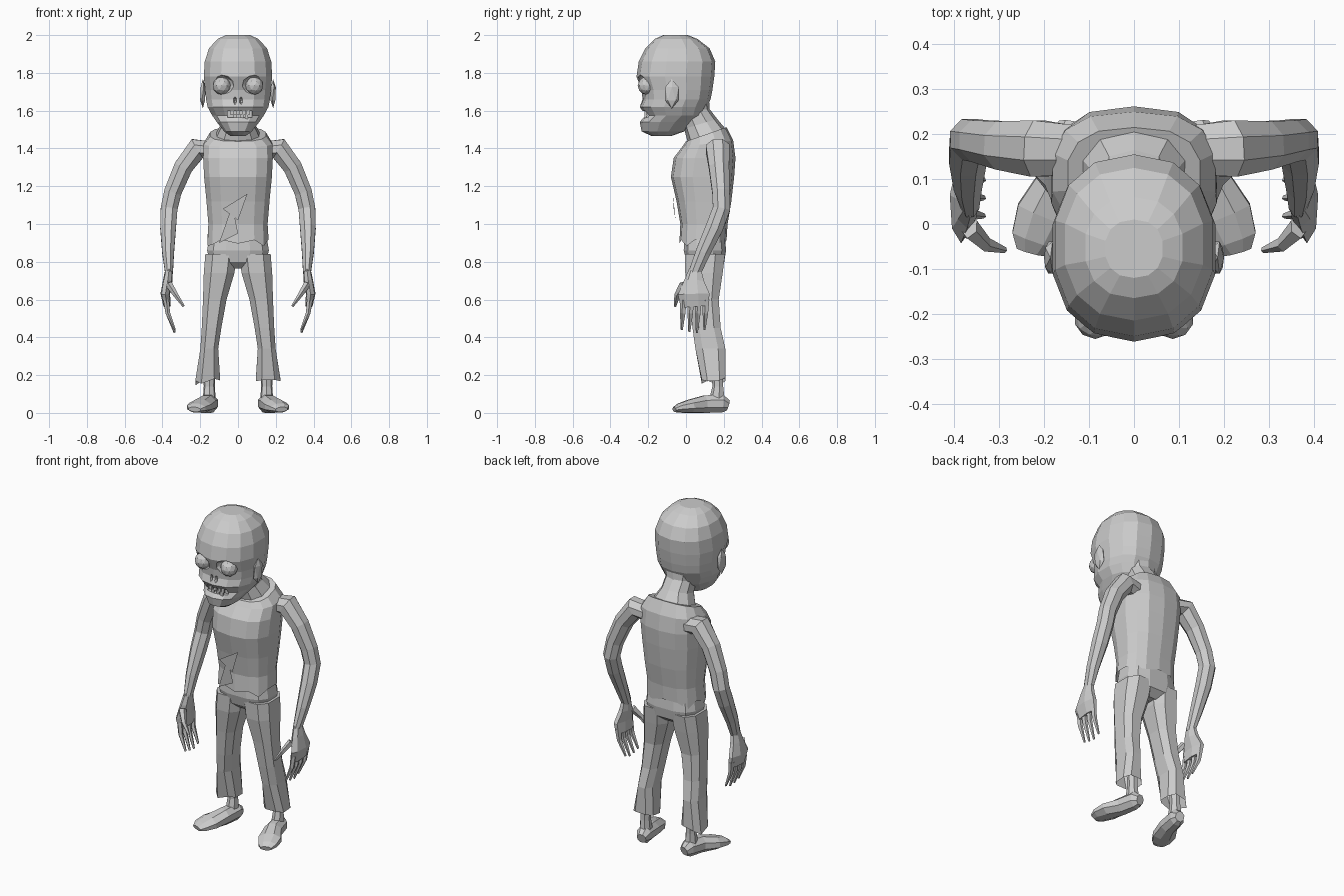
import bpy, bmesh, math, random
from mathutils import Vector

random.seed(4)
grey = bpy.data.materials.new("plain grey")
grey.diffuse_color = (0.6, 0.6, 0.6, 1)


def finish(name, bm):
    bmesh.ops.recalc_face_normals(bm, faces=bm.faces[:])
    me = bpy.data.meshes.new(name)
    bm.to_mesh(me)
    bm.free()
    me.materials.append(grey)
    ob = bpy.data.objects.new(name, me)
    bpy.context.collection.objects.link(ob)
    return ob


def skin(name, rings, cap0=True, cap1=True):
    """Join equal rings of points into a faceted tube."""
    bm = bmesh.new()
    vs = [[bm.verts.new(p) for p in r] for r in rings]
    n = len(rings[0])
    for a, b in zip(vs, vs[1:]):
        for i in range(n):
            j = (i + 1) % n
            bm.faces.new((a[i], a[j], b[j], b[i]))
    if cap0:
        bm.faces.new(vs[0][::-1])
    if cap1:
        bm.faces.new(vs[-1])
    return finish(name, bm)


def oval(n, p=2.0):
    for i in range(n):
        a = 2 * math.pi * (i + 0.5) / n
        c, s = math.cos(a), math.sin(a)
        yield (math.copysign(abs(c) ** (2 / p), c), math.copysign(abs(s) ** (2 / p), s))


def level(z, yf, yb, w, xc=0, tilt=0, n=14, p=2.3, jag=0):
    """Horizontal ring from front y to back y, optionally tilted or ragged."""
    cy, ry = (yf + yb) / 2, (yb - yf) / 2
    return [(xc + w * c, cy + ry * s, z + tilt * ry * s + random.uniform(-jag, jag))
            for c, s in oval(n, p)]


def sweep(name, pts, ref=(0, 1, 0), n=7, side=1):
    """Tube along points (x, y, z, radius along ref, other radius)."""
    ps = [Vector(q[:3]) for q in pts]
    rings = []
    for i, q in enumerate(pts):
        t = (ps[min(i + 1, len(ps) - 1)] - ps[max(i - 1, 0)]).normalized()
        v = t.cross(Vector(ref)).normalized()
        u = v.cross(t)
        ring = []
        for c, s in oval(n):
            p = ps[i] + u * c * q[3] + v * s * q[4]
            ring.append((side * p.x, p.y, max(p.z, 0)))
        rings.append(ring)
    return skin(name, rings)


def ball(name, loc, size, sub=2):
    bm = bmesh.new()
    bmesh.ops.create_icosphere(bm, subdivisions=sub, radius=1)
    for v in bm.verts:
        v.co = Vector([v.co[k] * size[k] + loc[k] for k in range(3)])
    return finish(name, bm)


def box(name, loc, size):
    bm = bmesh.new()
    bmesh.ops.create_cube(bm, size=1)
    for v in bm.verts:
        v.co = Vector([v.co[k] * size[k] + loc[k] for k in range(3)])
    return finish(name, bm)


def cut(ob, cutter):
    m = ob.modifiers.new("cut", 'BOOLEAN')
    m.object, m.operation, m.solver = cutter, 'DIFFERENCE', 'EXACT'
    bpy.context.view_layer.objects.active = ob
    bpy.ops.object.modifier_apply(modifier=m.name)
    bpy.data.objects.remove(cutter)


# Head: skull, brow, cheeks and jaw in one loft
head = skin("head", [level(*r) for r in (
    (1.465, -0.18, -0.08, 0.04), (1.49, -0.235, -0.01, 0.075),
    (1.54, -0.245, 0.05, 0.115), (1.575, -0.215, 0.09, 0.14),
    (1.62, -0.245, 0.11, 0.165), (1.66, -0.23, 0.13, 0.173),
    (1.71, -0.235, 0.14, 0.178), (1.78, -0.262, 0.15, 0.185),
    (1.86, -0.25, 0.155, 0.18), (1.93, -0.215, 0.125, 0.157),
    (1.98, -0.165, 0.06, 0.11), (2.0, -0.12, 0.01, 0.065))])

# Sockets, nose holes and open mouth
for s in (1, -1):
    cut(head, ball("socket_cutter", (s * 0.088, -0.25, 1.732), (0.068, 0.055, 0.058)))
    cut(head, ball("nose_cutter", (s * 0.016, -0.24, 1.655), (0.011, 0.03, 0.024), 1))
cut(head, box("mouth_cutter", (0.01, -0.23, 1.58), (0.13, 0.08, 0.035)))

# Eyes, ears and teeth
for s in (1, -1):
    ball("eye", (s * 0.086, -0.208, 1.732), (0.048, 0.048, 0.048))
    ball("ear", (s * 0.186, -0.075, 1.69), (0.016, 0.042, 0.078), 1)
for x in (-0.03, 0.0, 0.03, 0.052):
    box("upper_tooth", (x, -0.215, 1.59), (0.018, 0.012, 0.026))
for x in (-0.015, 0.02, 0.045):
    box("lower_tooth", (x, -0.215, 1.567), (0.018, 0.012, 0.024))

# Neck leaning forward
skin("neck", [level(z, f, b, w, tilt=t, n=10) for z, f, b, w, t in (
    (1.42, 0.0, 0.22, 0.14, 0.2), (1.47, 0.01, 0.205, 0.12, 0.4),
    (1.53, -0.01, 0.165, 0.088, 0.3), (1.60, -0.04, 0.125, 0.085, 0.1),
    (1.70, -0.06, 0.12, 0.10, 0.0))])

# Sleeveless shirt with ragged hem
skin("shirt", [level(z, f, b, w, tilt=t, jag=j, p=2.6) for z, f, b, w, t, j in (
    (0.90, -0.035, 0.215, 0.165, 0, 0.025), (1.0, -0.03, 0.22, 0.16, 0, 0),
    (1.12, -0.05, 0.24, 0.17, 0, 0), (1.25, -0.08, 0.255, 0.183, 0, 0),
    (1.35, -0.065, 0.262, 0.188, 0, 0), (1.425, -0.02, 0.25, 0.185, 0.12, 0),
    (1.475, 0.0, 0.215, 0.15, 0.35, 0))], cap0=False)

# Torn flaps on the shirt front
for tri in (((-0.10, -0.04, 0.9), (-0.03, -0.06, 1.1), (0.0, -0.045, 0.95)),
            ((0.0, -0.055, 1.02), (0.05, -0.07, 1.16), (-0.08, -0.065, 1.08))):
    flap = bmesh.new()
    flap.faces.new([flap.verts.new(p) for p in tri])
    finish("shirt_tear", flap)

# Trouser seat
skin("trouser_seat", [level(z, f, b, w, n=12, p=2.8) for z, f, b, w in (
    (0.765, 0.04, 0.16, 0.07), (0.80, 0.0, 0.205, 0.15),
    (0.86, -0.015, 0.215, 0.168), (0.97, -0.01, 0.205, 0.148))])

for s in (1, -1):
    # Trouser leg with ragged cuff
    skin("trouser_leg", [level(z, f, b, w, xc=s * x, n=8, p=2.7, jag=j)
         for z, x, w, f, b, j in (
        (0.165, 0.16, 0.07, 0.08, 0.212, 0.022), (0.34, 0.152, 0.05, 0.045, 0.213, 0),
        (0.45, 0.14, 0.055, 0.03, 0.188, 0), (0.60, 0.123, 0.066, 0.012, 0.178, 0),
        (0.74, 0.10, 0.086, -0.01, 0.2, 0), (0.84, 0.09, 0.088, -0.012, 0.213, 0))],
        cap0=False)
    # Ankle and bare foot turned outward
    sweep("ankle", [(0.152, 0.165, 0.3, 0.035, 0.032), (0.152, 0.17, 0.14, 0.03, 0.03),
                    (0.152, 0.165, 0.06, 0.045, 0.036)], side=s)
    sweep("foot", [(0.142, 0.222, 0.04, 0.028, 0.03), (0.148, 0.19, 0.05, 0.045, 0.052),
                   (0.165, 0.10, 0.046, 0.052, 0.05), (0.20, 0.02, 0.035, 0.068, 0.038),
                   (0.222, -0.035, 0.026, 0.056, 0.026), (0.23, -0.062, 0.018, 0.035, 0.014)],
          ref=(1, 0, 0), n=8, side=s)
    # Bent arm
    sweep("arm", [(0.14, 0.165, 1.39, 0.06, 0.05), (0.215, 0.168, 1.40, 0.068, 0.062),
                  (0.29, 0.175, 1.30, 0.058, 0.054), (0.345, 0.185, 1.17, 0.05, 0.05),
                  (0.365, 0.188, 1.08, 0.05, 0.048), (0.37, 0.15, 0.98, 0.05, 0.045),
                  (0.37, 0.09, 0.85, 0.042, 0.034), (0.365, 0.045, 0.74, 0.035, 0.022)],
          n=8, side=s)
    # Palm, thumb and four curled fingers
    sweep("palm", [(0.365, 0.05, 0.76, 0.034, 0.02), (0.372, 0.045, 0.70, 0.055, 0.026),
                   (0.385, 0.045, 0.63, 0.088, 0.026), (0.375, 0.05, 0.565, 0.078, 0.02)],
          side=s)
    sweep("thumb", [(0.365, -0.01, 0.68, 0.025, 0.02), (0.33, -0.045, 0.625, 0.017, 0.014),
                    (0.288, -0.058, 0.565, 0.007, 0.007)], n=5, side=s)
    for k in range(4):
        y = -0.012 + 0.04 * k
        tip = (0.44, 0.43, 0.425, 0.44)[k]
        sweep("finger", [(0.38, y, 0.60, 0.019, 0.016), (0.372, y - 0.004, 0.53, 0.016, 0.013),
                         (0.335, y - 0.01, tip, 0.006, 0.006)], n=5, side=s)
